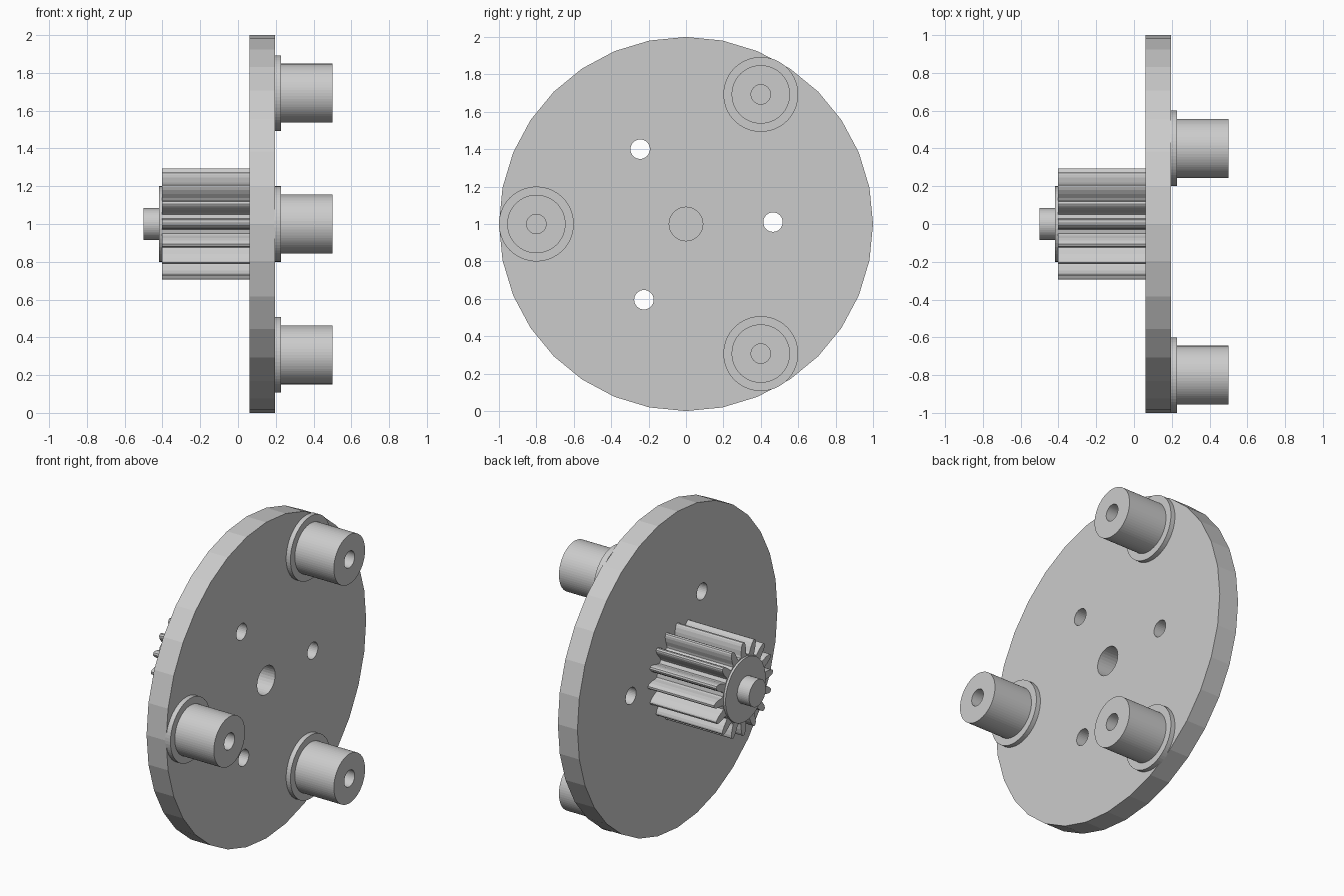
import bpy
import bmesh
from math import cos, sin, pi, tau
from mathutils import Vector

default = bpy.data.objects.get("Cube")
if default:
    bpy.data.objects.remove(default)

GREY = (0.6, 0.6, 0.6, 1)
grey = bpy.data.materials.new("plain grey")
grey.diffuse_color = GREY
grey.use_nodes = True
grey.node_tree.nodes["Principled BSDF"].inputs["Base Color"].default_value = GREY


def finish(bm, name):
    bmesh.ops.recalc_face_normals(bm, faces=bm.faces)
    mesh = bpy.data.meshes.new(name)
    bm.to_mesh(mesh)
    bm.free()
    mesh.materials.append(grey)
    obj = bpy.data.objects.new(name, mesh)
    bpy.context.collection.objects.link(obj)
    return obj


def lathe(name, profile, sides, y=0, z=1):
    """Revolve (x, radius) points around an axis parallel to x."""
    bm = bmesh.new()
    verts = [bm.verts.new((x, y + r, z)) for x, r in profile]
    edges = [bm.edges.new(pair) for pair in zip(verts, verts[1:])]
    bmesh.ops.spin(bm, geom=verts + edges, cent=(0, y, z), axis=(1, 0, 0),
                   angle=tau, steps=sides, use_merge=True)
    bmesh.ops.remove_doubles(bm, verts=bm.verts, dist=0.0001)
    return finish(bm, name)


def rod(name, x0, x1, radius, sides, y=0, z=1):
    return lathe(name, [(x0, 0), (x0, radius), (x1, radius), (x1, 0)], sides, y, z)


# Carrier disc with a central bore and three small through holes
DISC_BACK, DISC_FACE = 0.06, 0.197
disc = rod("carrier_disc", DISC_BACK, DISC_FACE, 1.0, 32)
holes = [(0, 1, 0.09), (-0.245, 1.4, 0.052), (0.465, 1.01, 0.052), (-0.225, 0.595, 0.052)]
for y, z, radius in holes:
    cutter = rod("hole_cutter", 0, 0.3, radius, 32, y, z)
    cutter.hide_render = True
    mod = disc.modifiers.new("hole", 'BOOLEAN')
    mod.operation = 'DIFFERENCE'
    mod.solver = 'EXACT'
    mod.object = cutter
    bpy.context.view_layer.objects.active = disc
    bpy.ops.object.modifier_apply(modifier=mod.name)
    bpy.data.objects.remove(cutter)

# Three collared pins with blind bores
pin_profile = [(0.19, 0), (0.19, 0.2), (0.227, 0.2), (0.227, 0.156),
               (0.5, 0.156), (0.5, 0.052), (0.2, 0.052), (0.2, 0)]
for i, label in enumerate(("upper", "front", "lower")):
    a = pi / 3 + i * tau / 3
    lathe(label + "_pin", pin_profile, 64, 0.8 * cos(a), 1 + 0.8 * sin(a))

# Sun gear: one rounded tooth outline repeated around the axis
TEETH = 16
half_tooth = [(0.207, 0.36), (0.22, 0.29), (0.25, 0.24), (0.275, 0.17), (0.288, 0.11), (0.294, 0.05)]
tooth = [(r, -f) for r, f in half_tooth] + [(r, f) for r, f in reversed(half_tooth)]
bm = bmesh.new()
outline = []
for i in range(TEETH):
    for r, f in tooth:
        a = (i + f) * tau / TEETH
        outline.append(bm.verts.new((-0.403, r * cos(a), 1 + r * sin(a))))
face = bm.faces.new(outline)
grown = bmesh.ops.extrude_face_region(bm, geom=[face], use_keep_orig=True)
moved = [g for g in grown["geom"] if isinstance(g, bmesh.types.BMVert)]
bmesh.ops.translate(bm, verts=moved, vec=Vector((DISC_BACK + 0.403, 0, 0)))
finish(bm, "sun_gear")

# Shoulder and stub shaft on the gear end
lathe("gear_shaft", [(-0.39, 0), (-0.39, 0.2), (-0.417, 0.2), (-0.417, 0.084),
                     (-0.5, 0.084), (-0.5, 0)], 48)
